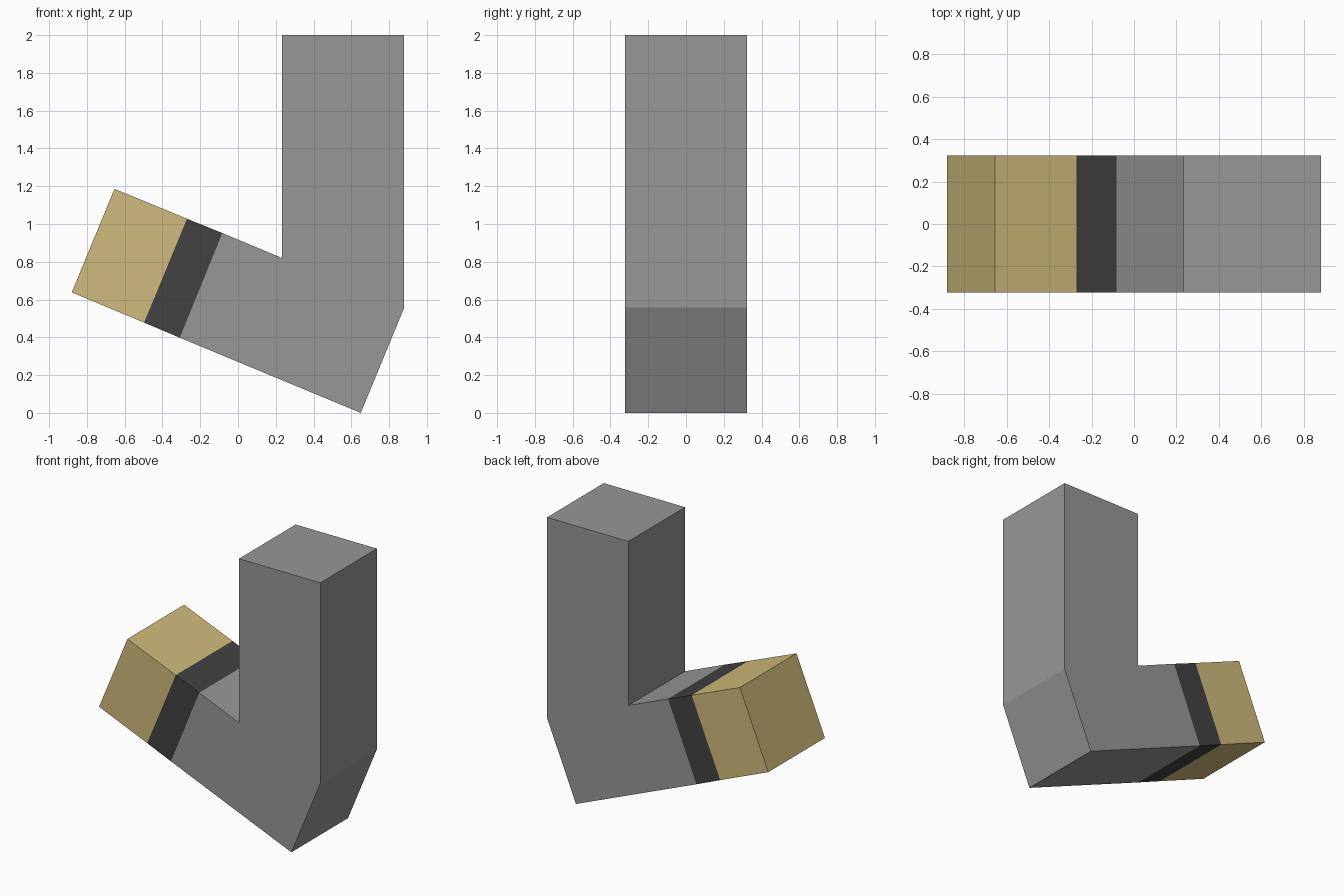
import bpy
import bmesh
from mathutils import Vector

cube = bpy.data.objects.get("Cube")
if cube:
    bpy.data.objects.remove(cube, do_unlink=True)

HALF_DEPTH = 0.322


def make_material(name, rgb):
    mat = bpy.data.materials.new(name)
    mat.use_nodes = True
    color = (*rgb, 1.0)
    mat.diffuse_color = color
    mat.node_tree.nodes["Principled BSDF"].inputs["Base Color"].default_value = color
    return mat


materials = [
    make_material("grey", (0.31, 0.31, 0.31)),
    make_material("charcoal", (0.054, 0.054, 0.054)),
    make_material("tan", (0.63, 0.50, 0.20)),
]

# Side profile (x, z): bent arm, cuff band and hand share their seams
elbow = [(-0.083, 0.952), (0.233, 0.82), (0.233, 2), (0.88, 2),
         (0.88, 0.557), (0.65, 0), (-0.308, 0.398)]
cuff = [(-0.27, 1.028), (-0.497, 0.478)]
hand = [(-0.654, 1.186), (-0.88, 0.638)]

bm = bmesh.new()


def add_points(points):
    return [bm.verts.new((x, -HALF_DEPTH, z)) for x, z in points]


arm_v, cuff_v, hand_v = map(add_points, (elbow, cuff, hand))
bm.faces.new(arm_v)
bm.faces.new([cuff_v[0], arm_v[0], arm_v[-1], cuff_v[1]])
bm.faces.new([hand_v[0], cuff_v[0], cuff_v[1], hand_v[1]])

# Extrude the profile into a closed solid
result = bmesh.ops.extrude_face_region(bm, geom=bm.faces[:], use_keep_orig=True)
back = [v for v in result["geom"] if isinstance(v, bmesh.types.BMVert)]
bmesh.ops.translate(bm, verts=back, vec=(0, 2 * HALF_DEPTH, 0))
bmesh.ops.recalc_face_normals(bm, faces=bm.faces[:])

# Colour by distance along the forearm
forearm_axis = Vector((-0.923, 0, 0.385))
for face in bm.faces:
    distance = face.calc_center_median().dot(forearm_axis)
    face.material_index = 2 if distance > 0.65 else 1 if distance > 0.45 else 0
    face.smooth = False

mesh = bpy.data.meshes.new("bent_arm")
bm.to_mesh(mesh)
bm.free()
for mat in materials:
    mesh.materials.append(mat)
bpy.context.collection.objects.link(bpy.data.objects.new("bent_arm", mesh))
